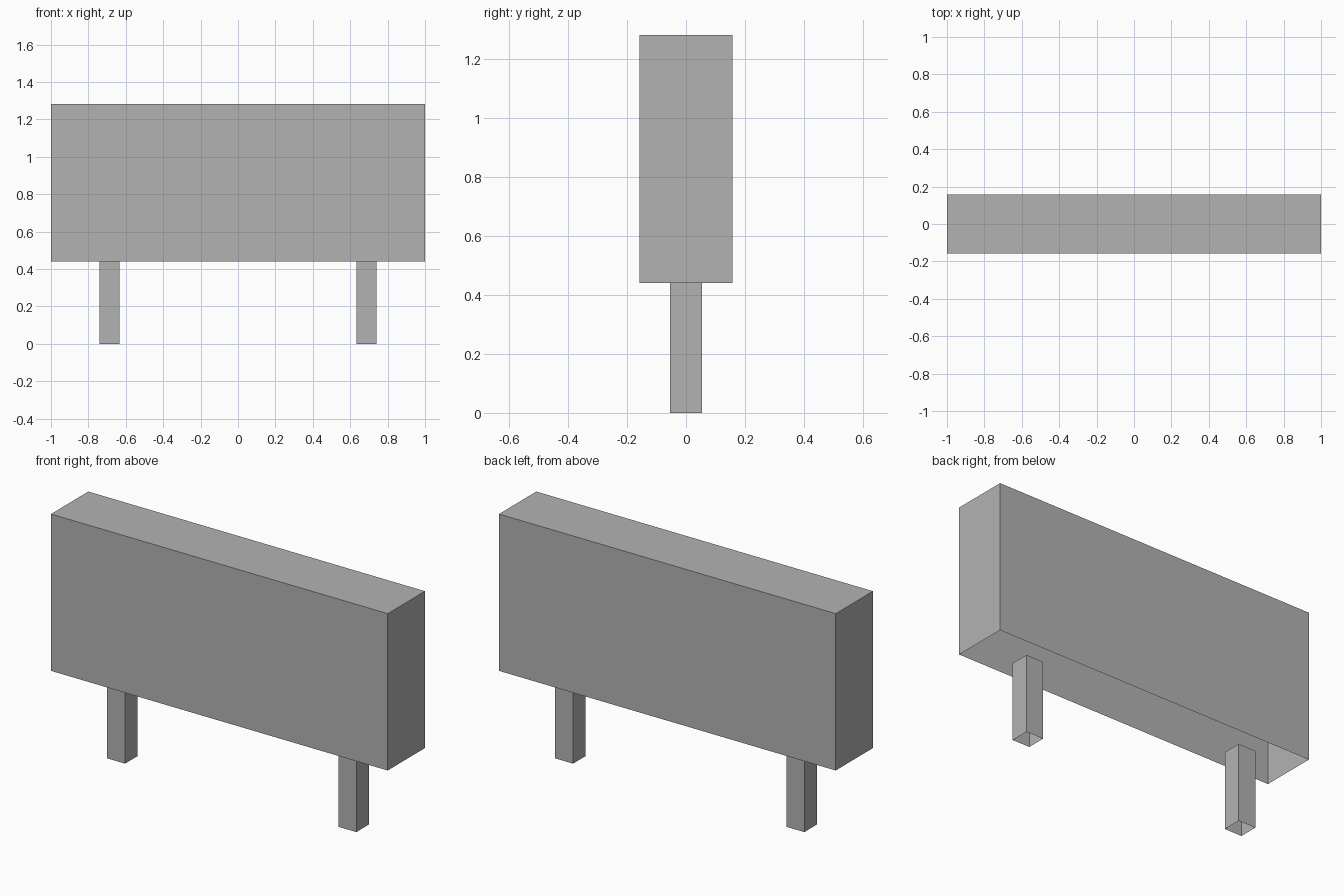
import bpy
import bmesh

default_cube = bpy.data.objects.get("Cube")
if default_cube:
    bpy.data.objects.remove(default_cube, do_unlink=True)

# Single flat grey
grey = bpy.data.materials.new("plain_grey")
grey.use_nodes = True
colour = (0.45, 0.45, 0.45, 1)
grey.diffuse_color = colour
grey.node_tree.nodes["Principled BSDF"].inputs["Base Color"].default_value = colour


def shell(name, size, centre, open_top=False):
    """Box without a bottom, and optionally without a top."""
    bm = bmesh.new()
    bmesh.ops.create_cube(bm, size=1)
    bm.normal_update()
    removed = [f for f in bm.faces
               if f.normal.z < -0.5 or (open_top and f.normal.z > 0.5)]
    bmesh.ops.delete(bm, geom=removed, context='FACES')
    bmesh.ops.scale(bm, vec=size, verts=bm.verts)
    bmesh.ops.translate(bm, vec=centre, verts=bm.verts)
    mesh = bpy.data.meshes.new(name)
    bm.to_mesh(mesh)
    bm.free()
    mesh.materials.append(grey)
    obj = bpy.data.objects.new(name, mesh)
    bpy.context.collection.objects.link(obj)
    return obj


LEG_HEIGHT = 0.44
LEG_WIDTH = 0.107
BOARD_HEIGHT = 0.842

# Board, open underneath
shell("board", (2, 0.316, BOARD_HEIGHT), (0, 0, LEG_HEIGHT + BOARD_HEIGHT / 2))

# Hollow square legs
for side, x in (("left", 0.687), ("right", -0.687)):
    shell(side + "_leg", (LEG_WIDTH, LEG_WIDTH, LEG_HEIGHT),
          (x, 0, LEG_HEIGHT / 2), open_top=True)
